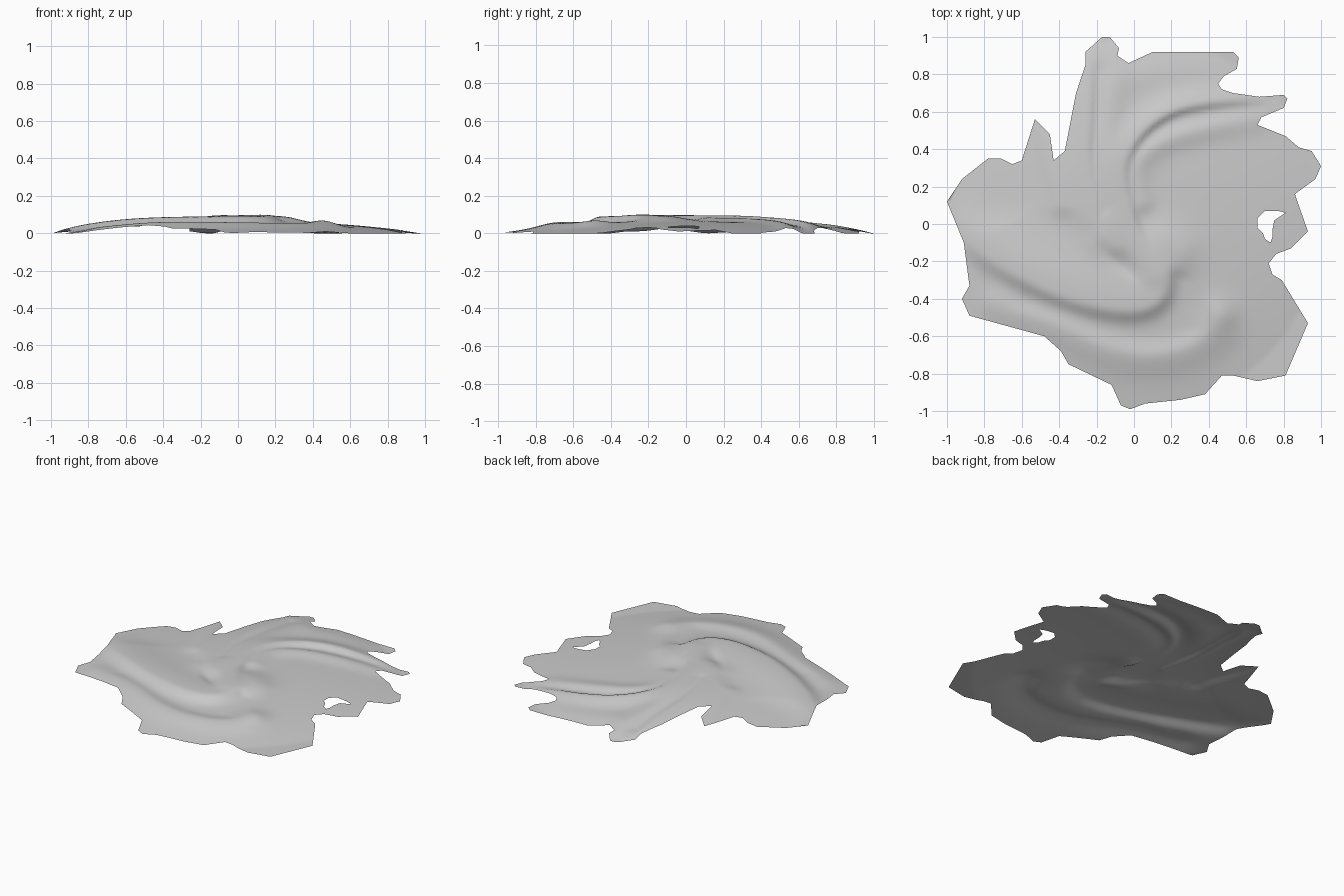
import bpy
import math
from mathutils import Vector
from mathutils.geometry import delaunay_2d_cdt

cube = bpy.data.objects.get("Cube")
if cube:
    bpy.data.objects.remove(cube, do_unlink=True)

# Ragged edge of the sheet and the small tear near its side, in hundredths
EDGE = [
    (-26, 92), (-17, 100), (-13, 100), (-8, 94), (-9, 90), (-3, 86), (10, 92), (53, 92),
    (56, 89), (55, 83), (48, 79), (45, 75), (47, 72), (53, 70), (67, 68), (80, 69),
    (82, 67), (80, 62), (68, 57), (66, 53), (81, 47), (88, 41), (95, 39), (100, 31),
    (97, 24), (86, 16), (93, -4), (84, -13), (76, -16), (72, -21), (74, -27), (79, -30),
    (93, -53), (81, -81), (66, -84), (53, -81), (47, -81), (38, -91), (25, -94), (6, -96),
    (-2, -99), (-7, -97), (-12, -86), (-35, -75), (-39, -68), (-48, -60), (-88, -49),
    (-92, -40), (-88, -33), (-91, -10), (-100, 12), (-92, 24), (-78, 35), (-71, 35),
    (-65, 32), (-60, 34), (-53, 56), (-45, 48), (-43, 34), (-37, 39), (-31, 70), (-26, 85),
]
TEAR = [
    (81, 6), (77, 7), (70, 7), (66, 3), (66, -2), (69, -5), (70, -8), (73, -10),
    (74, -7), (74, -3), (75, 2),
]

# Folds: crest path in hundredths, height, width left and right of the path
FRONT_FOLDS = [
    ([(-95, -5), (-70, -24), (-35, -40), (-5, -46), (10, -43), (16, -34), (15, -15)],
     0.040, 0.22, 0.065),
    ([(-75, -45), (-45, -53), (-15, -68), (10, -72), (35, -66), (46, -50)], 0.026, 0.07, 0.12),
    ([(28, -15), (38, -35), (52, -60)], 0.008, 0.08, 0.07),
]
BACK_FOLDS = [
    ([(-24, 95), (-24, 60), (-26, 30), (-17, -5)], 0.024, 0.035, 0.16),
    ([(-10, 95), (-14, 60), (-17, 30), (-8, -10)], 0.022, 0.09, 0.05),
    ([(12, -25), (3, -10), (-7, 20), (-5, 38), (10, 56), (32, 65), (80, 68)],
     0.030, 0.09, 0.030),
    ([(4, 12), (0, 27), (5, 38), (20, 47), (45, 53), (75, 58)], 0.018, 0.05, 0.07),
    ([(-52, 58), (-46, 36), (-40, 10)], 0.010, 0.07, 0.05),
    ([(0, 80), (20, 85), (50, 88)], 0.012, 0.10, 0.09),
]


def to_units(points):
    return [Vector(p) / 100 for p in points]


def smooth(path):
    """Round a path with corner cutting, keeping its ends."""
    for _ in range(2):
        cut = [path[0]]
        for a, b in zip(path, path[1:]):
            cut += [a.lerp(b, 0.25), a.lerp(b, 0.75)]
        path = cut + [path[-1]]
    return path


def fold_height(p, path, height, left, right):
    """Lopsided ridge falling away on either side of the crest."""
    best, side = math.inf, 1
    for a, b in zip(path, path[1:]):
        d, e = b - a, p - a
        t = min(max(e.dot(d) / d.length_squared, 0), 1)
        gap = (e - d * t).length
        if gap < best:
            best, side = gap, d.x * e.y - d.y * e.x
    width = left if side > 0 else right
    # Blend the two widths close to the ends so that no step appears
    tip = min((p - path[0]).length, (p - path[-1]).length)
    if tip < best + 0.08:
        mix = (tip - best) / 0.08
        width = width * mix + 0.5 * (left + right) * (1 - mix)
    return height * math.exp(-(best / width) ** 2)


def surface(p, folds):
    """Height of the sheet: a low dome carrying the folds."""
    r = min(p.length, 1)
    dome = 0.066 * (1 - r ** 2.2)
    z = dome + sum(fold_height(p, *f) for f in folds) * (1 - r ** 5)
    # Soft ceiling where folds meet
    return z if z < 0.07 else 0.07 + 0.03 * math.tanh((z - 0.07) / 0.03)


def inside(p, loop):
    hit = False
    for a, b in zip(loop, loop[1:] + loop[:1]):
        if (a.y > p.y) != (b.y > p.y) and p.x < a.x + (b.x - a.x) * (p.y - a.y) / (b.y - a.y):
            hit = not hit
    return hit


def add_loop(loop, verts, edges):
    """Add a closed boundary, divided into short steps."""
    start = len(verts)
    for a, b in zip(loop, loop[1:] + loop[:1]):
        steps = max(1, round((b - a).length / 0.03))
        verts += [a.lerp(b, i / steps) for i in range(steps)]
    count = len(verts) - start
    edges += [(start + i, start + (i + 1) % count) for i in range(count)]


outline, tear = to_units(EDGE), to_units(TEAR)
folds = [(smooth(to_units(path)), *shape) for path, *shape in FRONT_FOLDS + BACK_FOLDS]


def on_sheet(p):
    return inside(p, outline) and not inside(p, tear)


# Triangulate both boundaries together with an inner grid
verts, edges = [], []
add_loop(outline, verts, edges)
add_loop(tear, verts, edges)
step, n = 0.02, 50
for i in range(-n, n + 1):
    for j in range(-n, n + 1):
        p = Vector(((i + 0.5 * (j % 2)) * step, j * step))
        if on_sheet(p):
            verts.append(p)
flat, _, tris, *_ = delaunay_2d_cdt(verts, edges, [], 0, 0.0001)
faces = [t for t in tris if on_sheet(sum((flat[k] for k in t), Vector((0, 0))) / len(t))]

# Crumpled sheet, open underneath
mesh = bpy.data.meshes.new("crumpled_sheet")
mesh.from_pydata([(p.x, p.y, surface(p, folds)) for p in flat], [], faces)
sheet = bpy.data.objects.new("crumpled_sheet", mesh)
bpy.context.collection.objects.link(sheet)

# Plain grey cloth
grey = bpy.data.materials.new("light_grey")
grey.use_nodes = True
colour = (0.6, 0.6, 0.6, 1)
grey.diffuse_color = colour
grey.node_tree.nodes["Principled BSDF"].inputs["Base Color"].default_value = colour
mesh.materials.append(grey)
for poly in mesh.polygons:
    poly.use_smooth = True
